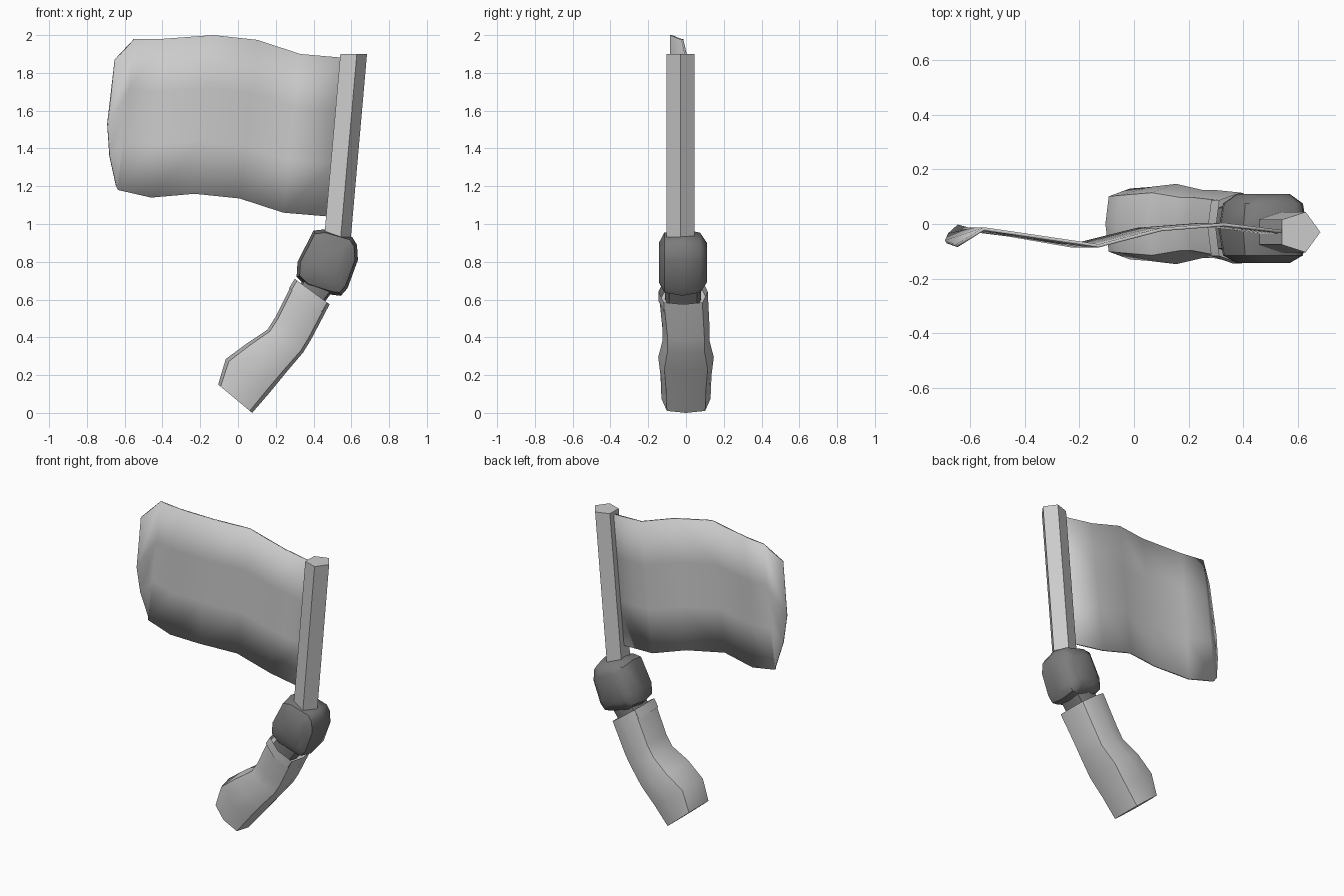
import bpy, bmesh, math
from mathutils import Vector

if "Cube" in bpy.data.objects:
    bpy.data.objects.remove(bpy.data.objects["Cube"])


def finish(name, bm, angle=40):
    bmesh.ops.recalc_face_normals(bm, faces=bm.faces)
    me = bpy.data.meshes.new(name)
    bm.to_mesh(me)
    bm.free()
    ob = bpy.data.objects.new(name, me)
    bpy.context.collection.objects.link(ob)
    bpy.ops.object.select_all(action='DESELECT')
    ob.select_set(True)
    bpy.context.view_layer.objects.active = ob
    bpy.ops.object.shade_smooth_by_angle(angle=math.radians(angle))
    return ob


def loft(bm, rings):
    """Bridge closed rings of points and cap both ends; returns the end cap."""
    vs = [[bm.verts.new(p) for p in r] for r in rings]
    n = len(vs[0])
    for a, b in zip(vs, vs[1:]):
        for i in range(n):
            j = (i + 1) % n
            bm.faces.new((a[i], a[j], b[j], b[i]))
    bm.faces.new(vs[0])
    return bm.faces.new(vs[-1])


# Flag pole: leaning five-sided prism
def pentagon(x, z, r=0.078):
    return [(x + r * math.cos(i * math.tau / 5), -0.03 + r * math.sin(i * math.tau / 5), z)
            for i in range(5)]


bm = bmesh.new()
loft(bm, [pentagon(0.51, 0.82), pentagon(0.605, 1.9)])
finish("flag_pole", bm, 20)

# Flag cloth: wavy sheet, columns given as top x/z, bottom x/z and depth
columns = [(0.56, 1.88, 0.475, 1.04, -0.03), (0.33, 1.90, 0.24, 1.06, -0.002),
           (0.10, 1.975, 0.01, 1.135, -0.02), (-0.13, 2.0, -0.23, 1.16, -0.08),
           (-0.40, 1.98, -0.46, 1.14, -0.04), (-0.55, 1.98, -0.635, 1.18, -0.018)]
grid = [[(a + (c - a) * t / 3, y, b + (d - b) * t / 3) for t in range(4)]
        for a, b, c, d, y in columns]
grid.append([(-0.65, -0.08, 1.87), (-0.69, -0.065, 1.53),
             (-0.68, -0.04, 1.36), (-0.645, -0.008, 1.20)])
bm = bmesh.new()
vs = [[bm.verts.new(p) for p in col] for col in grid]
for a, b in zip(vs, vs[1:]):
    for i in range(3):
        bm.faces.new((a[i], a[i + 1], b[i + 1], b[i]))
flag = finish("flag_cloth", bm)
mod = flag.modifiers.new("thickness", 'SOLIDIFY')
mod.thickness = 0.012
mod.offset = 0

# Fist: rounded block, side outline scaled toward front and back
outline = [(0.40, 0.965), (0.46, 0.972), (0.605, 0.93), (0.63, 0.89), (0.635, 0.81),
           (0.58, 0.66), (0.545, 0.62), (0.50, 0.625), (0.36, 0.67), (0.31, 0.72),
           (0.315, 0.80)]
cx, cz = 0.475, 0.795
bm = bmesh.new()
loft(bm, [[(cx + (x - cx) * s, y, cz + (z - cz) * s) for x, z in outline]
          for y, s in ((-0.143, 0.6), (-0.115, 0.9), (-0.02, 1.0), (0.075, 0.9), (0.11, 0.6))])
fist = finish("fist", bm, 45)
dark = bpy.data.materials.new("dark_grey")
dark.diffuse_color = (0.2, 0.2, 0.2, 1)
dark.use_nodes = True
dark.node_tree.nodes["Principled BSDF"].inputs["Base Color"].default_value = dark.diffuse_color
fist.data.materials.append(dark)


# Arm sections: octagon between an inner and an outer edge point
def section(left, right, half_y, cy=0.0):
    l, r = Vector((left[0], cy, left[1])), Vector((right[0], cy, right[1]))
    mid, half = (l + r) / 2, (r - l) / 2
    shape = [(1, 0), (0.86, 0.78), (0, 1), (-0.86, 0.78),
             (-1, 0), (-0.86, -0.78), (0, -1), (0.86, -0.78)]
    return [mid + half * u + Vector((0, half_y * v, 0)) for u, v in shape]


# Sleeve: bent tube with a recessed cuff
bm = bmesh.new()
cuff = loft(bm, [section((-0.105, 0.15), (0.075, 0.0), 0.13),
                 section((-0.065, 0.285), (0.17, 0.11), 0.135),
                 section((0.05, 0.37), (0.26, 0.22), 0.147),
                 section((0.155, 0.44), (0.345, 0.32), 0.125),
                 section((0.20, 0.51), (0.385, 0.385), 0.125),
                 section((0.30, 0.71), (0.485, 0.575), 0.13, -0.015)])
bmesh.ops.inset_region(bm, faces=[cuff], thickness=0.025)
bmesh.ops.translate(bm, verts=cuff.verts, vec=(-0.03, 0, -0.05))
finish("sleeve", bm, 40)

# Wrist: short link between sleeve and fist
bm = bmesh.new()
loft(bm, [section((0.30, 0.645), (0.435, 0.555), 0.095, -0.015),
          section((0.38, 0.75), (0.52, 0.67), 0.095, -0.015)])
wrist = finish("wrist", bm, 40)
wrist.data.materials.append(dark)
